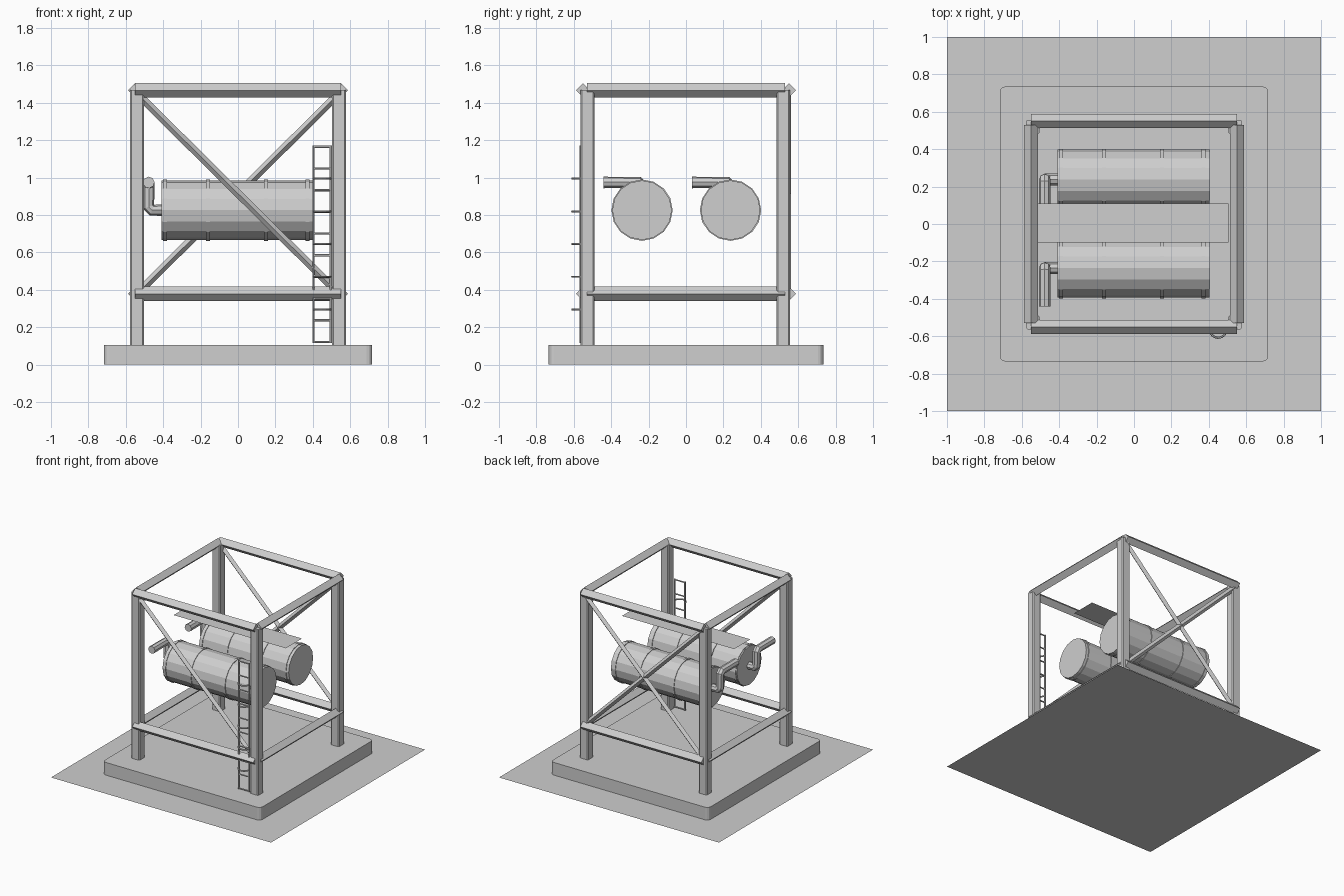
import bpy
import bmesh
import math
from mathutils import Vector, Matrix

cube = bpy.data.objects.get("Cube")
if cube:
    bpy.data.objects.remove(cube, do_unlink=True)

# One plain grey for everything
GREY = (0.62, 0.62, 0.62, 1)
grey = bpy.data.materials.new("plain_grey")
grey.use_nodes = True
grey.diffuse_color = GREY
grey.node_tree.nodes["Principled BSDF"].inputs["Base Color"].default_value = GREY


def add_object(name, mesh):
    mesh.materials.clear()
    mesh.materials.append(grey)
    obj = bpy.data.objects.new(name, mesh)
    bpy.context.scene.collection.objects.link(obj)
    return obj


def from_bmesh(name, bm):
    mesh = bpy.data.meshes.new(name)
    bm.to_mesh(mesh)
    bm.free()
    return add_object(name, mesh)


def box(name, centre, size, corner, segments):
    """Box with its vertical edges bevelled."""
    bm = bmesh.new()
    bmesh.ops.create_cube(bm, size=1)
    bmesh.ops.scale(bm, vec=size, verts=bm.verts)
    upright = [e for e in bm.edges
               if abs(e.verts[0].co.z - e.verts[1].co.z) > size[2] / 2]
    bmesh.ops.bevel(bm, geom=upright, offset=corner, segments=segments,
                    profile=0.5, affect='EDGES')
    bmesh.ops.translate(bm, vec=centre, verts=bm.verts)
    return from_bmesh(name, bm)


def bar(name, start, end, radius, sides=4):
    """Straight prism between two points; four sides give a diamond section."""
    start, end = Vector(start), Vector(end)
    axis = end - start
    turn = axis.to_track_quat('Z', 'Y').to_matrix().to_4x4()
    bm = bmesh.new()
    bmesh.ops.create_cone(bm, cap_ends=True, segments=sides, radius1=radius,
                          radius2=radius, depth=axis.length,
                          matrix=Matrix.Translation((start + end) / 2) @ turn)
    return from_bmesh(name, bm)


def sweep(name, points, radius, resolution):
    """Round tube along a path, turned into a mesh."""
    curve = bpy.data.curves.new(name, 'CURVE')
    curve.dimensions = '3D'
    curve.bevel_depth = radius
    curve.bevel_resolution = resolution
    curve.use_fill_caps = True
    line = curve.splines.new('POLY')
    line.points.add(len(points) - 1)
    for p, co in zip(line.points, points):
        p.co = (*co, 1)
    helper = bpy.data.objects.new(name + "_path", curve)
    mesh = bpy.data.meshes.new_from_object(helper)
    bpy.data.objects.remove(helper)
    for poly in mesh.polygons:
        poly.use_smooth = False
    return add_object(name, mesh)


def sheet(name, x0, x1, y0, y1, z):
    """Flat rectangle without thickness."""
    bm = bmesh.new()
    bm.faces.new([bm.verts.new(c) for c in
                  ((x0, y0, z), (x1, y0, z), (x1, y1, z), (x0, y1, z))])
    return from_bmesh(name, bm)


# Ground sheet and plinth
sheet("ground_sheet", -1, 1, -1, 1, 0)
box("plinth", (0, 0, 0.054), (1.435, 1.47, 0.104), 0.03, 3)

# Posts
for x in (-0.54, 0.54):
    for y in (-0.527, 0.52):
        box("post", (x, y, 0.787), (0.075, 0.073, 1.365), 0.008, 1)

# Two rings of diamond beams
EDGE = 0.55
for level, z in (("lower", 0.379), ("upper", 1.467)):
    for s in (-1, 1):
        bar(level + "_long_beam", (-EDGE, s * EDGE, z), (EDGE, s * EDGE, z), 0.038)
        bar(level + "_side_beam", (s * EDGE, -0.53, z), (s * EDGE, 0.53, z), 0.038)

# Diagonal braces: one in front, a crossed pair behind
for name, y, s in (("front_brace", -0.54, -1), ("back_brace", 0.54, -1),
                   ("back_cross_brace", 0.54, 1)):
    bar(name, (s * 0.53, y, 1.44), (s * -0.53, y, 0.39), 0.021)

# Tanks with hoops and outlet pipes
TANK_Z = 0.826
for y in (-0.235, 0.238):
    bar("tank", (-0.41, y, TANK_Z), (0.405, y, TANK_Z), 0.159, 16)
    for x in (-0.39, -0.16, 0.15, 0.372):
        bar("tank_hoop", (x - 0.01, y, TANK_Z), (x + 0.01, y, TANK_Z), 0.164, 16)
    px, pz, cut = -0.477, 0.974, 0.018
    sweep("outlet_pipe", [
        (-0.4, y, TANK_Z), (px + cut, y, TANK_Z), (px, y, TANK_Z + cut),
        (px, y, pz - cut), (px, y - cut, pz), (px, y - 0.205, pz)], 0.031, 2)

# Walkway sheet above the tanks
sheet("walkway", -0.515, 0.505, -0.1, 0.11, 1.12)

# Ladder with curved guard hoops
LADDER_Y, MID, HALF = -0.562, 0.45, 0.046
for s in (-1, 1):
    x = MID + s * HALF
    bar("ladder_rail", (x, LADDER_Y, 0.115), (x, LADDER_Y, 1.172), 0.007, 6)
for i in range(10):
    z = 0.121 + i * 0.116
    bar("ladder_rung", (MID - HALF, LADDER_Y, z), (MID + HALF, LADDER_Y, z), 0.006, 6)
for i in range(5):
    z = 0.295 + i * 0.175
    arc = [math.pi * k / 8 for k in range(9)]
    sweep("ladder_hoop", [(MID + HALF * math.cos(a), LADDER_Y - HALF * math.sin(a), z)
                          for a in arc], 0.006, 1)
